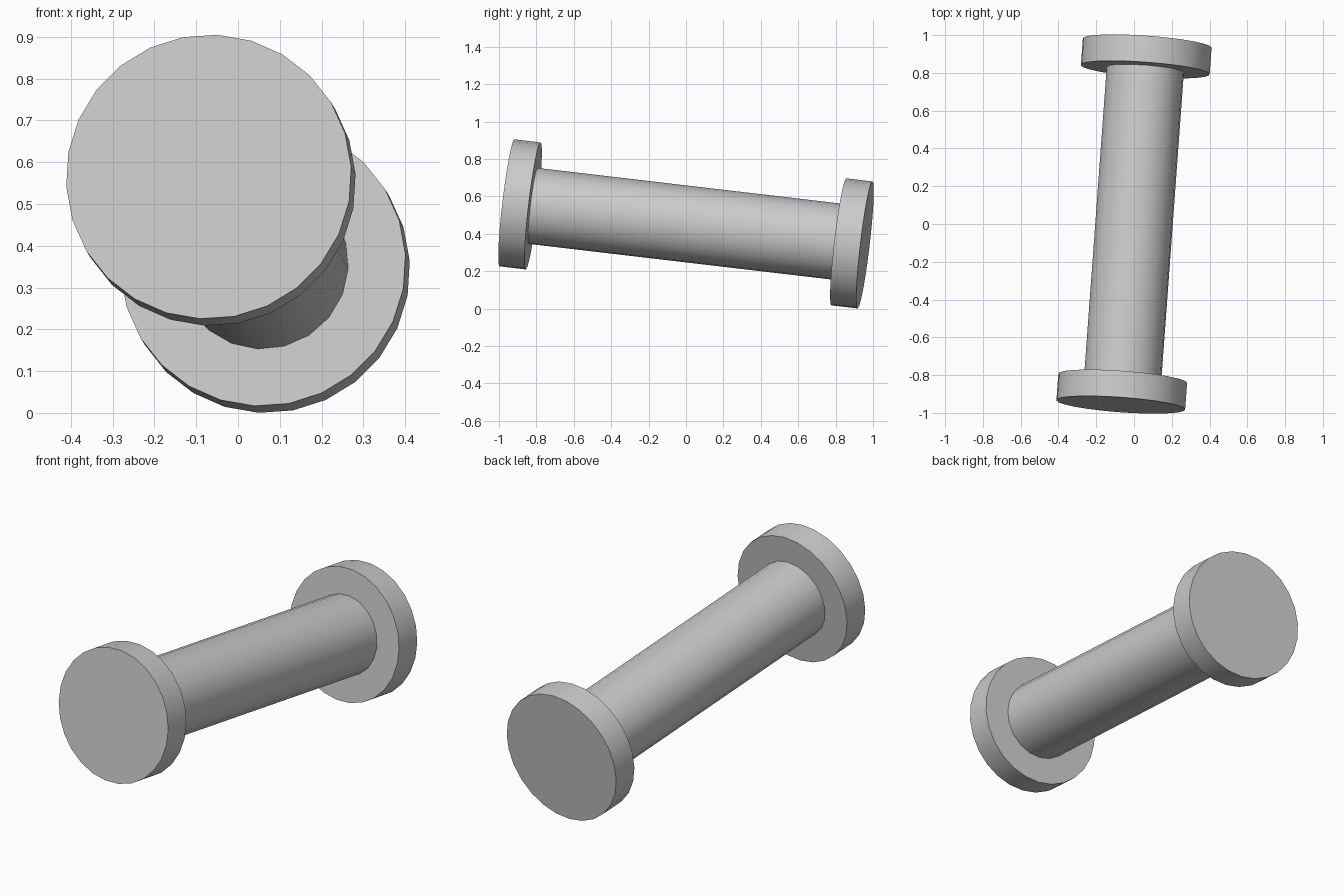
import bpy
import math
from mathutils import Vector, Matrix

cube = bpy.data.objects.get("Cube")
if cube:
    bpy.data.objects.remove(cube, do_unlink=True)

grey = bpy.data.materials.new("light_grey")
grey.use_nodes = True
grey.diffuse_color = (0.6, 0.6, 0.6, 1)
grey.node_tree.nodes["Principled BSDF"].inputs["Base Color"].default_value = (0.6, 0.6, 0.6, 1)

# Tilted axis running from the front end to the back end
FRONT = Vector((-0.07, -0.957, 0.565))
BACK = Vector((0.07, 0.957, 0.34))
AXIS = (BACK - FRONT).normalized()
LENGTH = (BACK - FRONT).length
CAP = 0.141
side = (Vector((1, 0, 0)) - AXIS * AXIS.x).normalized()
TURN = Matrix((side, AXIS.cross(side), AXIS)).transposed() @ Matrix.Rotation(math.radians(3.5), 3, "Z")


def disc(name, sides, radius, start, depth):
    """Cylinder on the tilted axis, beginning at a distance from the front."""
    bpy.ops.mesh.primitive_cylinder_add(vertices=sides, radius=radius, depth=depth)
    obj = bpy.context.object
    obj.name = name
    centre = FRONT + AXIS * (start + depth / 2)
    obj.matrix_world = Matrix.Translation(centre) @ TURN.to_4x4()
    obj.data.materials.append(grey)
    bpy.ops.object.shade_smooth_by_angle(angle=math.radians(30))


# End flanges and the shaft between them
disc("front_flange", 26, 0.3425, 0, CAP)
disc("back_flange", 26, 0.3425, LENGTH - CAP, CAP)
disc("shaft", 20, 0.205, CAP, LENGTH - 2 * CAP)
